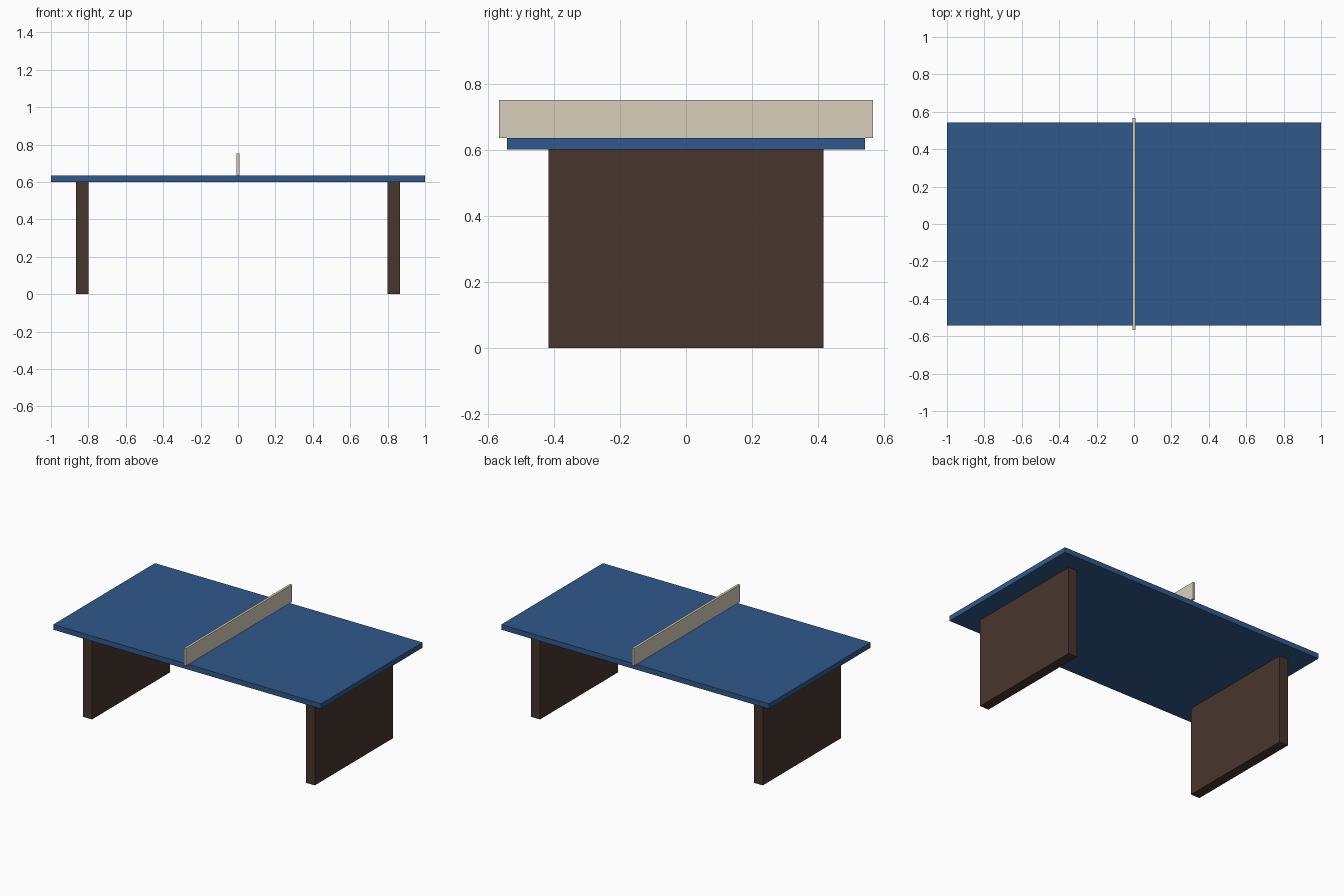
import bpy

if "Cube" in bpy.data.objects:
    bpy.data.objects.remove(bpy.data.objects["Cube"])


def material(name, color):
    mat = bpy.data.materials.new(name)
    mat.diffuse_color = (*color, 1.0)
    mat.use_nodes = True
    mat.node_tree.nodes["Principled BSDF"].inputs["Base Color"].default_value = mat.diffuse_color
    return mat


def box(name, lo, hi, mat):
    """Box spanning two opposite corners."""
    center = [(a + b) / 2 for a, b in zip(lo, hi)]
    size = [b - a for a, b in zip(lo, hi)]
    bpy.ops.mesh.primitive_cube_add(size=1, location=center)
    obj = bpy.context.object
    obj.name = name
    obj.scale = size
    bpy.ops.object.transform_apply(location=False, rotation=False, scale=True)
    obj.data.materials.append(mat)
    return obj


blue = material("blue_paint", (0.03, 0.10, 0.26))
brown = material("dark_brown", (0.065, 0.036, 0.027))
cream = material("cream", (0.69, 0.63, 0.51))

LEG_H, TOP_Z, NET_Z = 0.60, 0.635, 0.751

# Playing surface
box("table_top", (-1, -0.542, LEG_H), (1, 0.542, TOP_Z), blue)

# Slab legs at both ends
for side, x in (("left", -0.832), ("right", 0.832)):
    box(side + "_leg", (x - 0.033, -0.416, 0), (x + 0.033, 0.416, LEG_H), brown)

# Net across the middle, overhanging the table edges
box("net", (-0.008, -0.566, TOP_Z), (0.008, 0.566, NET_Z), cream)
